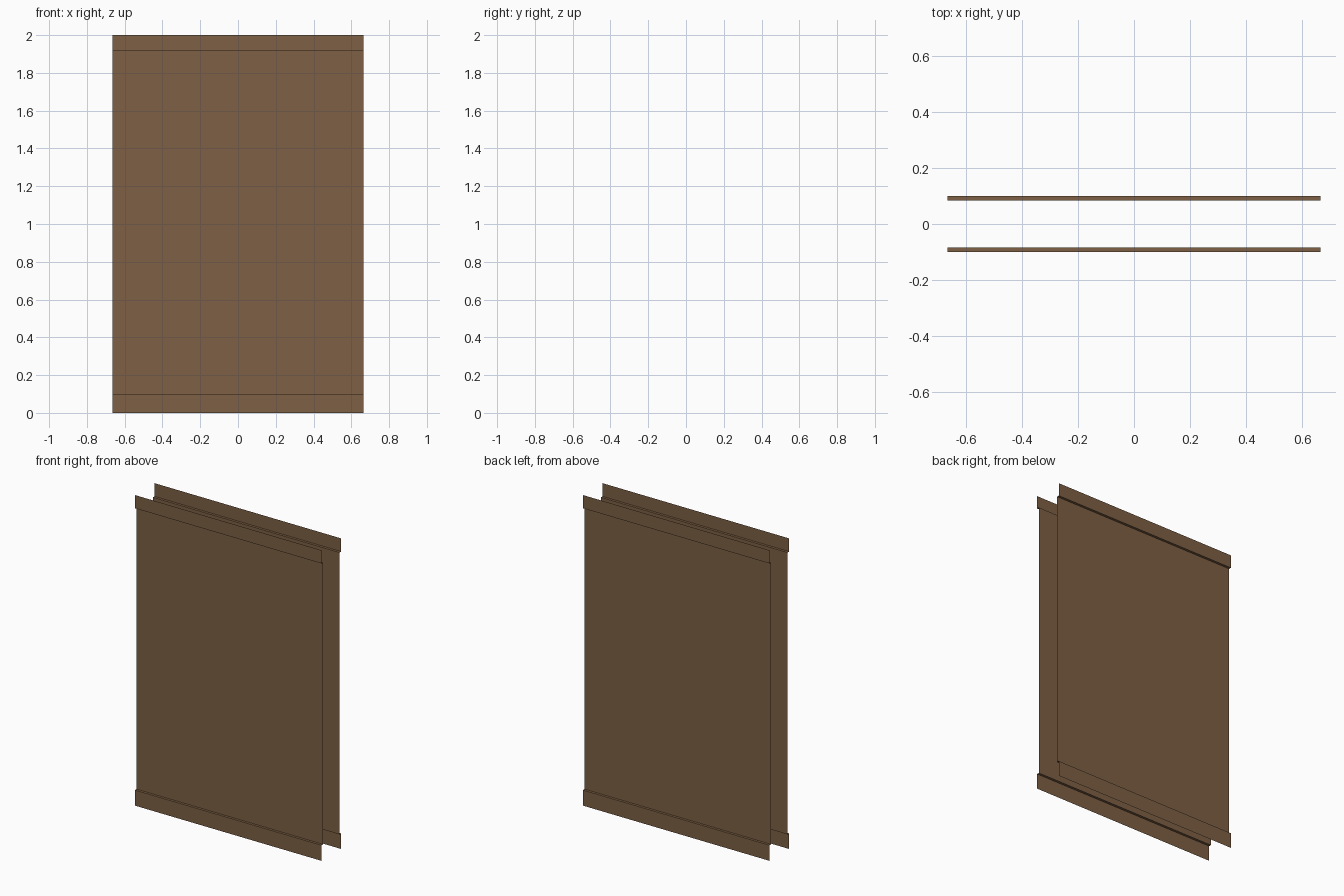
import bpy

if "Cube" in bpy.data.objects:
    bpy.data.objects.remove(bpy.data.objects["Cube"])

HALF = 0.665                  # half length of the wall
OUT, IN = -0.1, -0.084        # trim plane and recessed panel plane (front side)
BASE_TOP, CORNICE_BOTTOM, TOP = 0.1, 1.915, 2.0

brown = bpy.data.materials.new("brown_wood")
brown.diffuse_color = (0.205, 0.117, 0.058, 1)
brown.use_nodes = True
brown.node_tree.nodes["Principled BSDF"].inputs["Base Color"].default_value = brown.diffuse_color


def sheet(name, profile):
    """Sweep an open (y, z) profile along x, then mirror it to the back."""
    verts = [(x, y, z) for y, z in profile for x in (-HALF, HALF)]
    faces = [(2 * i, 2 * i + 1, 2 * i + 3, 2 * i + 2) for i in range(len(profile) - 1)]
    mesh = bpy.data.meshes.new(name)
    mesh.from_pydata(verts, [], faces)
    mesh.materials.append(brown)
    obj = bpy.data.objects.new(name, mesh)
    bpy.context.collection.objects.link(obj)
    mirror = obj.modifiers.new("front_and_back", 'MIRROR')
    mirror.use_axis = (False, True, False)
    mirror.use_mirror_merge = False


# Skirting with a flat ledge, open at the ends and bottom
sheet("skirting_board", [(OUT, 0), (OUT, BASE_TOP), (IN, BASE_TOP)])
# Recessed wall faces
sheet("wall_panel", [(IN, BASE_TOP), (IN, CORNICE_BOTTOM)])
# Top trim with its underside, open at the top
sheet("top_trim", [(IN, CORNICE_BOTTOM), (OUT, CORNICE_BOTTOM), (OUT, TOP)])
